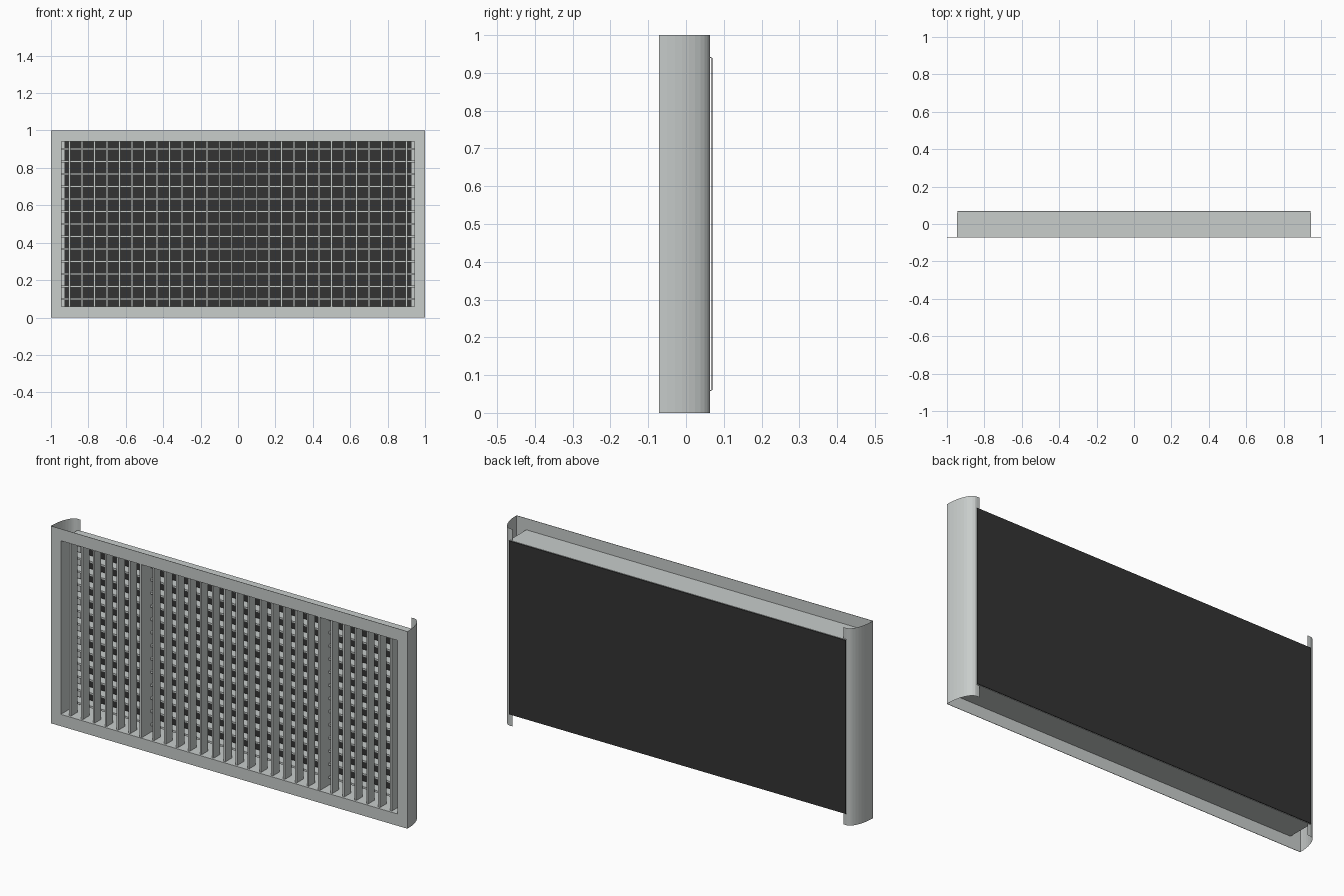
import bpy, math

if "Cube" in bpy.data.objects:
    bpy.data.objects.remove(bpy.data.objects["Cube"])

def material(name, rgb):
    m = bpy.data.materials.new(name)
    m.diffuse_color = (*rgb, 1)
    m.use_nodes = True
    m.node_tree.nodes["Principled BSDF"].inputs["Base Color"].default_value = m.diffuse_color
    return m

METAL = material("light grey metal", (0.58, 0.61, 0.60))
DARK = material("dark backing", (0.033, 0.033, 0.033))

def mesh_object(name, verts, faces, mat):
    me = bpy.data.meshes.new(name)
    me.from_pydata(verts, [], faces)
    me.materials.append(mat)
    ob = bpy.data.objects.new(name, me)
    bpy.context.collection.objects.link(ob)
    return ob

def box(name, x, y, z, mat=METAL):
    v = [(a, b, c) for a in x for b in y for c in z]
    f = [(0, 1, 3, 2), (4, 6, 7, 5), (0, 4, 5, 1),
         (2, 3, 7, 6), (0, 2, 6, 4), (1, 5, 7, 3)]
    return mesh_object(name, v, f, mat)

FRONT, BACK = -0.071, 0.0635   # depth of the frame and of the side covers
OX, Z0, Z1 = 0.944, 0.06, 0.94  # opening
T = 0.002                       # sheet thickness
STEP = 1 / 15                   # blade spacing

# Front frame: flat ring around the opening
outer = [(-1, 0), (1, 0), (1, 1), (-1, 1)]
inner = [(-OX, Z0), (OX, Z0), (OX, Z1), (-OX, Z1)]
verts = [(x, FRONT, z) for x, z in outer + inner]
frame = mesh_object("front_frame", verts,
                    [(i, (i + 1) % 4, 4 + (i + 1) % 4, 4 + i) for i in range(4)], METAL)
solid = frame.modifiers.new("thickness", 'SOLIDIFY')
solid.thickness, solid.offset = T, -1

# Duct walls behind the opening
box("duct_top", (-OX, OX), (FRONT + T, 0.067), (Z1, Z1 + T))
box("duct_bottom", (-OX, OX), (FRONT + T, 0.067), (Z0 - T, Z0))

for side, label in ((-1, "left"), (1, "right")):
    box("duct_wall_" + label, sorted((side * OX, side * (OX + T))),
        (FRONT + T, 0.058), (Z0, Z1))
    # Curved side cover: quarter ellipse ending in a short inward lip
    n = 10
    prof = [(OX + (1 - OX) * math.cos(i * math.pi / 2 / n),
             FRONT + (BACK - FRONT) * math.sin(i * math.pi / 2 / n)) for i in range(n + 1)]
    prof.append((0.928, BACK))
    v = [(side * x, y, z) for x, y in prof for z in (0, 1)]
    f = [(2 * i, 2 * i + 2, 2 * i + 3, 2 * i + 1)[::side] for i in range(len(prof) - 1)]
    mesh_object("side_cover_" + label, v, f, METAL)
    # Support bar across the full blade depth
    box("support_bar_" + label, (side * 0.5 - 0.006, side * 0.5 + 0.006),
        (-0.066, 0.06), (Z0, Z1))

# Upright blades in front
for k in range(-14, 14):
    x = (k + 0.5) * STEP
    if abs(abs(x) - 0.5) > 0.01:
        box("upright_blade", (x - 0.005, x + 0.005), (-0.06, -0.008), (Z0, Z1))

# Level blades behind
for k in range(-6, 7):
    z = 0.5 + k * STEP
    box("level_blade", (-OX, OX), (0.003, 0.055), (z - 0.005, z + 0.005))

# Dark backing sheet
box("backing_sheet", (-OX, OX), (0.067, 0.0705), (Z0, Z1), DARK)
